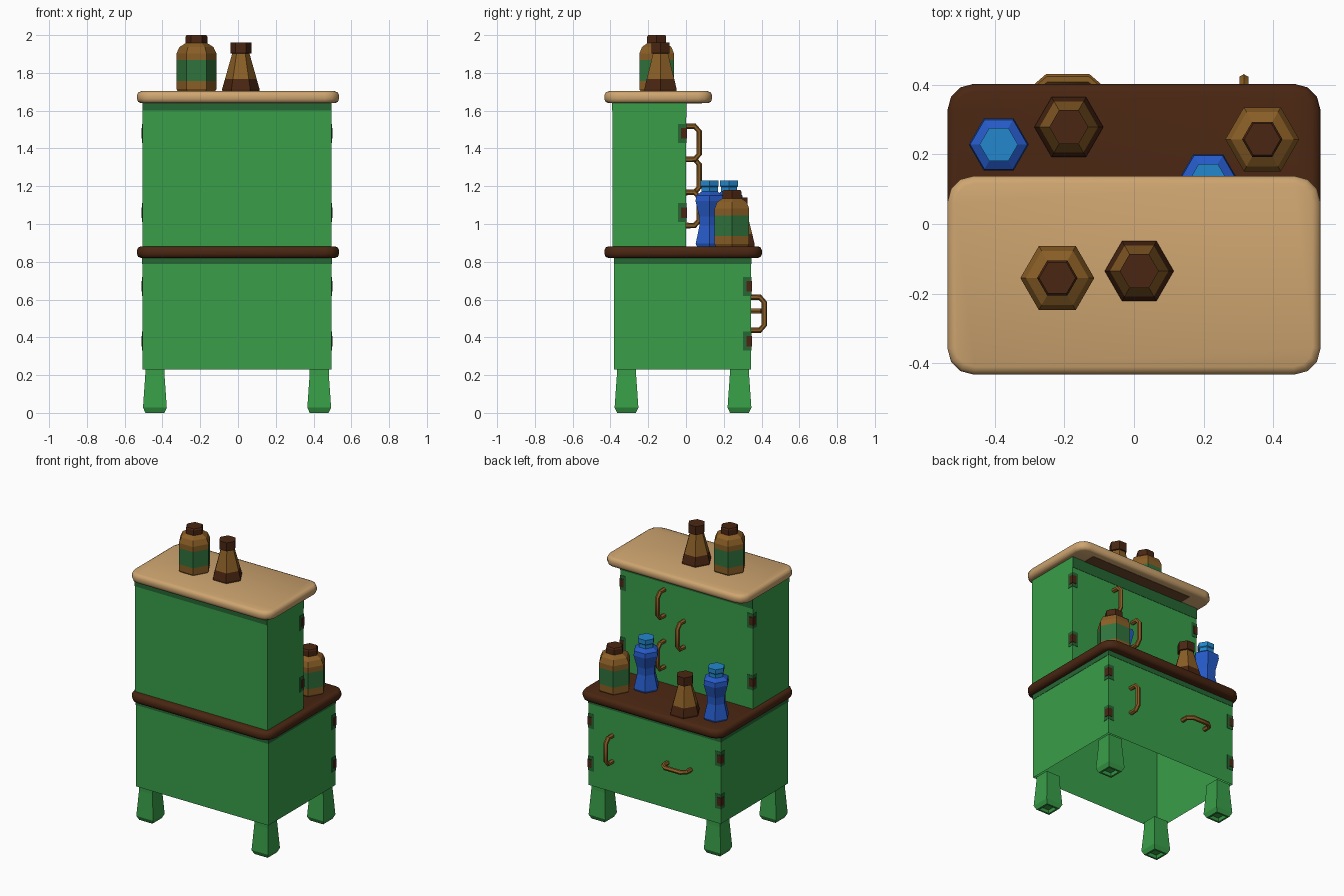
import bpy, bmesh, math
from mathutils import Vector

if "Cube" in bpy.data.objects:
    bpy.data.objects.remove(bpy.data.objects["Cube"])


def srgb(r, g, b):
    lin = lambda c: ((c / 255 + 0.055) / 1.055) ** 2.4 if c > 10 else c / 3294
    return (lin(r), lin(g), lin(b), 1)


COLOURS = {
    "green paint": (56, 158, 72), "dark green": (38, 102, 52),
    "dark brown": (74, 38, 18), "light wood": (206, 165, 112),
    "bottle brown": (138, 94, 38), "label green": (48, 115, 60),
    "blue glass": (38, 90, 200), "light blue": (35, 135, 205),
    "shaded wood": (112, 76, 44),
}
MATS = {}
for name, c in COLOURS.items():
    MATS[name] = bpy.data.materials.new(name)
    MATS[name].diffuse_color = srgb(*c)


def make(name, bm, mats, smooth=None):
    bmesh.ops.recalc_face_normals(bm, faces=bm.faces)
    me = bpy.data.meshes.new(name)
    bm.to_mesh(me)
    bm.free()
    for m in mats:
        me.materials.append(MATS[m])
    ob = bpy.data.objects.new(name, me)
    bpy.context.collection.objects.link(ob)
    if smooth:
        bpy.ops.object.select_all(action='DESELECT')
        ob.select_set(True)
        bpy.context.view_layer.objects.active = ob
        bpy.ops.object.shade_smooth_by_angle(angle=math.radians(smooth))
    return ob


def box_bm(lo, hi):
    bm = bmesh.new()
    bmesh.ops.create_cube(bm, size=1)
    for v in bm.verts:
        v.co = [(a + b) / 2 + c * (b - a) for a, b, c in zip(lo, hi, v.co)]
    return bm


def box(name, lo, hi, mat, open_bottom=False):
    bm = box_bm(lo, hi)
    if open_bottom:
        bmesh.ops.delete(bm, geom=[f for f in bm.faces if f.normal.z < -0.5], context='FACES')
    return make(name, bm, [mat])


def slab(name, lo, hi, mat):
    # board with rounded corners and softened rim
    bm = box_bm(lo, hi)
    vert = [e for e in bm.edges if abs(e.verts[0].co.z - e.verts[1].co.z) > 0.01]
    bmesh.ops.bevel(bm, geom=vert, offset=0.075, segments=3, profile=0.5, affect='EDGES')
    rim = [e for e in bm.edges if abs(e.verts[0].co.z - e.verts[1].co.z) < 0.001]
    bmesh.ops.bevel(bm, geom=rim, offset=0.022, segments=2, profile=0.5, affect='EDGES')
    return make(name, bm, [mat], smooth=50)


def turned(name, at, profile, n=6, phase=0.0):
    # profile rows: radius, height, colour of the band above
    mats = list(dict.fromkeys(p[2] for p in profile))
    bm = bmesh.new()
    rings = [[bm.verts.new((at[0] + r * math.cos(phase + math.tau * i / n),
                            at[1] + r * math.sin(phase + math.tau * i / n), at[2] + z))
              for i in range(n)] for r, z, _ in profile]
    for a, b, p in zip(rings, rings[1:], profile):
        for i in range(n):
            f = bm.faces.new((a[i], a[(i + 1) % n], b[(i + 1) % n], b[i]))
            f.material_index = mats.index(p[2])
    bm.faces.new(rings[0]).material_index = mats.index(profile[0][2])
    bm.faces.new(rings[-1]).material_index = mats.index(profile[-1][2])
    return make(name, bm, mats)


def handle(name, at, axis, half=0.088, depth=0.07, r=0.015, n=6):
    # bent bar: axis is its length, it stands out along +y
    u, out = Vector(axis), Vector((0, 1, 0))
    side = u.cross(out)
    path = [(-half, -0.005), (-half, depth * 0.65), (-half + 0.028, depth),
            (half - 0.028, depth), (half, depth * 0.65), (half, -0.005)]
    pts = [Vector(at) + u * a + out * b for a, b in path]
    bm = bmesh.new()
    rings = []
    for i, p in enumerate(pts):
        t = (pts[min(i + 1, 5)] - pts[max(i - 1, 0)]).normalized()
        nrm = side.cross(t)
        rings.append([bm.verts.new(p + r * (nrm * math.cos(math.tau * k / n) +
                                            side * math.sin(math.tau * k / n)))
                      for k in range(n)])
    for a, b in zip(rings, rings[1:]):
        for k in range(n):
            bm.faces.new((a[k], a[(k + 1) % n], b[(k + 1) % n], b[k]))
    return make(name, bm, ["bottle brown"], smooth=40)


X0, X1 = -0.505, 0.495          # cabinet sides
Y0, YL, YU = -0.385, 0.345, 0.0  # front, lower door face, upper door face

# Cabinet bodies and boards
box("lower_cabinet", (X0, Y0 + 0.005, 0.23), (X1, YL, 0.83), "green paint", True)
box("upper_cabinet", (X0, Y0 - 0.005, 0.87), (X1, YU, 1.65), "green paint")
slab("counter_board", (-0.535, -0.432, 0.82), (0.535, 0.402, 0.882), "dark brown")
slab("top_board", (-0.535, -0.432, 1.64), (0.535, 0.138, 1.703), "light wood")

# Flared square legs with hollow feet
s = math.sqrt(2)
for i, (x, y) in enumerate([(-0.44, -0.315), (0.43, -0.315), (-0.44, 0.283), (0.43, 0.283)]):
    turned(f"leg_{i + 1}", (x, y, 0),
           [(r * s, z, "green paint") for r, z in
            [(0.032, 0.02), (0.038, 0.0), (0.05, 0.0), (0.063, 0.028), (0.051, 0.2), (0.051, 0.232)]],
           n=4, phase=math.pi / 4)

# Darker painted bands below the boards
e = 0.002
box("upper_front_band", (X0, Y0 - 0.005 - e, 1.60), (X1, Y0, 1.645), "dark green")
box("upper_door_band", (X0, YU - e, 1.565), (X1, YU + e, 1.645), "dark green")
box("lower_cabinet_band", (X0 - e, Y0 + 0.005 - e, 0.787), (X1 + e, YL + e, 0.825), "dark green")
box("board_underside_stain", (-0.38, 0.0, 1.638), (0.40, 0.085, 1.642), "shaded wood")

# Hinges wrapping the door corners, each on a darker patch
for yf, heights in ((YL, (0.67, 0.38)), (YU, (1.48, 1.06))):
    for z in heights:
        for label, xe, sx in (("left", X0, -1), ("right", X1, 1)):
            for part, w, h, lift, mat in (("patch", 0.042, 0.05, 0.002, "dark green"),
                                          ("hinge", 0.026, 0.028, 0.005, "dark brown")):
                xs = sorted((xe - sx * w, xe + sx * lift))
                box(f"{label}_{part}", (xs[0], yf - w, z - h), (xs[1], yf + lift, z + h), mat)

# Door and drawer handles
for i, (x, z) in enumerate([(0.165, 1.43), (0.015, 1.255), (0.165, 1.08)]):
    handle(f"upper_handle_{i + 1}", (x, YU, z), (0, 0, 1))
handle("lower_door_handle", (0.315, YL, 0.525), (0, 0, 1))
handle("drawer_handle", (-0.19, YL, 0.54), (1, 0, 0))

# Bottles
B, D, G = "bottle brown", "dark brown", "label green"
JAR = [(0.098, 0, B), (0.106, 0.012, B), (0.106, 0.055, G), (0.106, 0.165, B),
       (0.106, 0.2, B), (0.09, 0.235, B), (0.058, 0.255, D), (0.058, 0.29, D), (0.052, 0.298, D)]
FLASK = [(0.098, 0, D), (0.099, 0.012, D), (0.084, 0.065, B), (0.046, 0.2, D),
         (0.056, 0.202, D), (0.056, 0.26, D)]
L, C = "blue glass", "light blue"
VIAL = [(0.078, 0, L), (0.085, 0.015, L), (0.062, 0.11, L), (0.064, 0.16, L), (0.086, 0.24, L),
        (0.082, 0.27, L), (0.05, 0.29, C), (0.05, 0.315, C), (0.055, 0.32, C), (0.055, 0.35, C)]
TOP, MID = 1.702, 0.881
turned("top_jar", (-0.22, -0.155, TOP), JAR)
turned("top_flask", (0.015, -0.135, TOP), FLASK)
turned("counter_jar", (0.368, 0.243, MID), JAR)
turned("counter_flask", (-0.187, 0.278, MID), FLASK)
turned("blue_bottle_1", (-0.388, 0.228, MID), VIAL)
turned("blue_bottle_2", (0.213, 0.125, MID), VIAL)

for m in bpy.data.materials:
    if m.users and not m.is_grease_pencil:
        m.use_nodes = True
        m.node_tree.nodes["Principled BSDF"].inputs["Base Color"].default_value = m.diffuse_color
